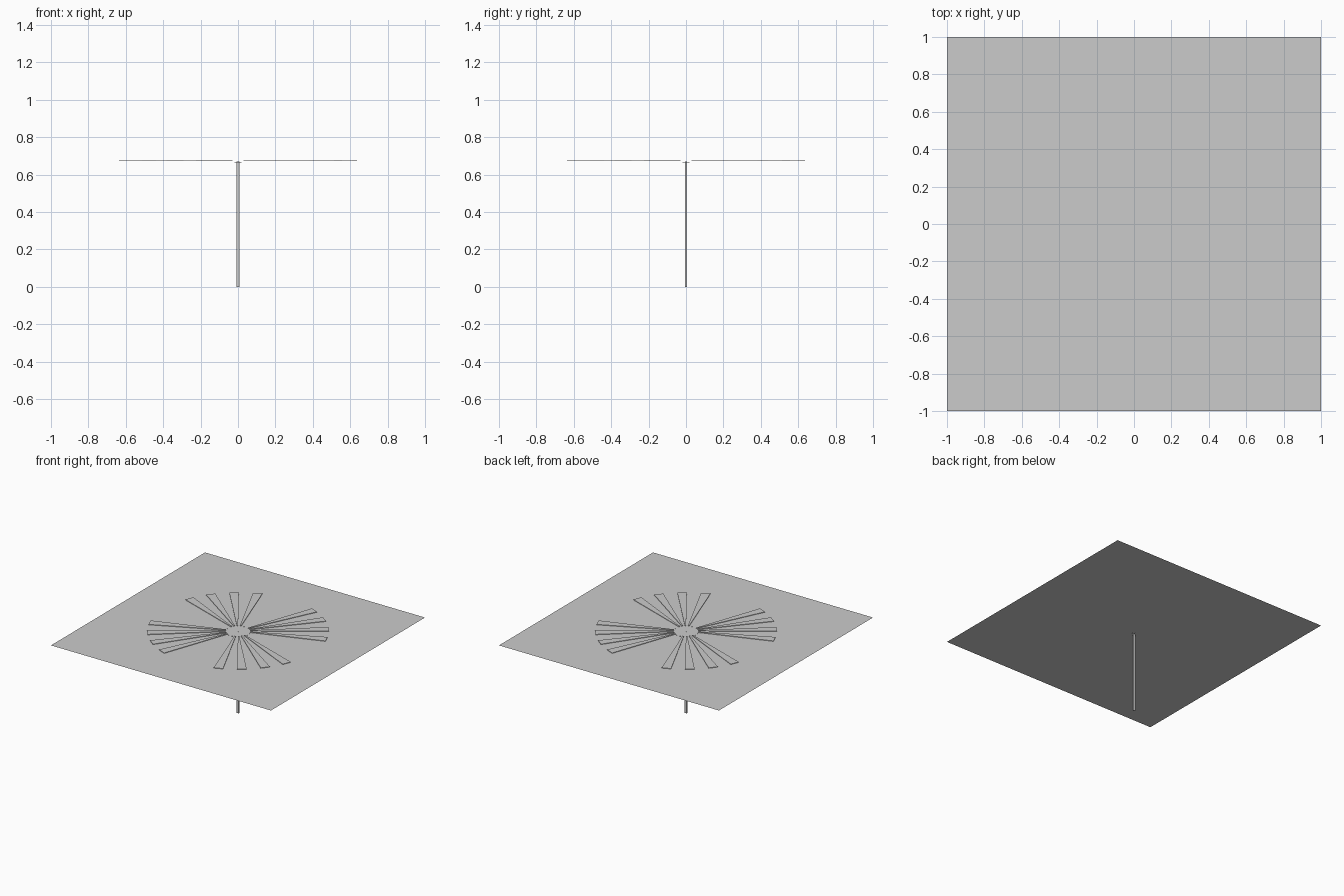
import bpy, bmesh, math

if "Cube" in bpy.data.objects:
    bpy.data.objects.remove(bpy.data.objects["Cube"])

PANEL_Z = 0.669


def finish(bm, name):
    bmesh.ops.recalc_face_normals(bm, faces=bm.faces)
    mesh = bpy.data.meshes.new(name)
    bm.to_mesh(mesh)
    bm.free()
    ob = bpy.data.objects.new(name, mesh)
    bpy.context.collection.objects.link(ob)
    return ob


def box(name, sx, sy, z0, z1):
    bm = bmesh.new()
    bmesh.ops.create_cube(bm, size=1)
    for v in bm.verts:
        v.co = (v.co.x * sx, v.co.y * sy, z0 + (v.co.z + 0.5) * (z1 - z0))
    return finish(bm, name)


def ray(name, angle, r0, r1, z0, z1, half=3.0):
    """Thin tapered bar radiating from the centre."""
    bm = bmesh.new()
    a, b = math.radians(angle - half), math.radians(angle + half)
    outline = [(r0, a), (r1, a), (r1, b), (r0, b)]
    face = bm.faces.new([bm.verts.new((r * math.cos(t), r * math.sin(t), z0))
                         for r, t in outline])
    ext = bmesh.ops.extrude_face_region(bm, geom=[face])
    for g in ext["geom"]:
        if isinstance(g, bmesh.types.BMVert):
            g.co.z = z1
    return finish(bm, name)


# Flat square panel, a single sheet facing up
bm = bmesh.new()
bmesh.ops.create_grid(bm, x_segments=1, y_segments=1, size=1)
for v in bm.verts:
    v.co.z = PANEL_Z
panel = finish(bm, "square_panel")
if panel.data.polygons[0].normal.z < 0:
    panel.data.flip_normals()

# Slim rectangular post with a small collar under the panel
box("post", 0.018, 0.009, 0.0, PANEL_Z + 0.001)
bm = bmesh.new()
bmesh.ops.create_cone(bm, cap_ends=True, segments=12, radius1=0.02, radius2=0.02, depth=0.003)
bmesh.ops.translate(bm, verts=bm.verts, vec=(0, 0, PANEL_Z - 0.003))
finish(bm, "post_collar")

# Sixteen long rays in four groups, and tiny stubs on the main axes
for quarter in range(4):
    for i in range(4):
        ray(f"ray_{quarter}_{i}", quarter * 90 + 22.5 + 15 * i, 0.092, 0.676, 0.6715, 0.6755)
    for side in (-7.5, 7.5):
        ray(f"ray_stub_{quarter}_{'a' if side < 0 else 'b'}", quarter * 90 + side,
            0.092, 0.098, 0.6695, 0.671)
